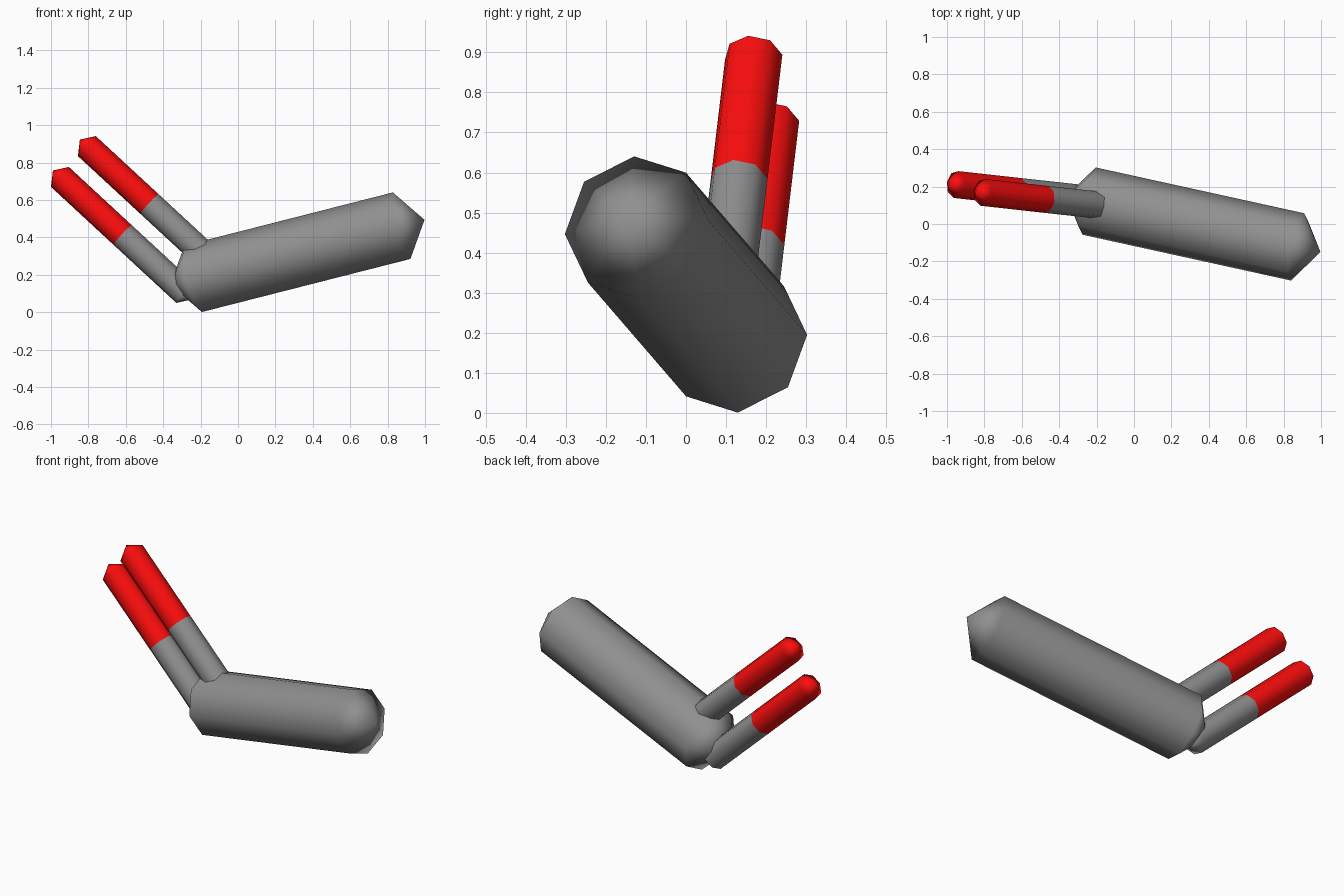
import bpy, bmesh, math
from mathutils import Vector

if "Cube" in bpy.data.objects:
    bpy.data.objects.remove(bpy.data.objects["Cube"])

SIDES = 8
NUB = 0.7  # cap height relative to the radius


def material(name, colour):
    m = bpy.data.materials.new(name)
    m.diffuse_color = (*colour, 1)
    m.use_nodes = True
    m.node_tree.nodes["Principled BSDF"].inputs["Base Color"].default_value = m.diffuse_color
    return m


red = material("red", (1.0, 0.004, 0.004))
grey = material("mid_grey", (0.279, 0.279, 0.279))


def stick(name, start, end, radius, ref, mat, cap_start=False, cap_end=False):
    """Eight-sided smooth tube; capped ends come to a low point."""
    a, b = Vector(start), Vector(end)
    axis = (b - a).normalized()
    u = Vector(ref)
    u = (u - axis * u.dot(axis)).normalized()
    v = axis.cross(u)
    bm = bmesh.new()
    rings, normals = [], []
    for c in (a, b):
        ring = []
        for i in range(SIDES):
            t = 2 * math.pi * i / SIDES
            n = u * math.cos(t) + v * math.sin(t)
            ring.append(bm.verts.new(c + radius * n))
            normals.append(n)
        rings.append(ring)
    tip_a = tip_b = None
    if cap_start:
        tip_a = bm.verts.new(a - axis * radius * NUB)
        normals.append(-axis)
    if cap_end:
        tip_b = bm.verts.new(b + axis * radius * NUB)
        normals.append(axis)
    for i in range(SIDES):
        j = (i + 1) % SIDES
        bm.faces.new((rings[0][i], rings[0][j], rings[1][j], rings[1][i]))
        if tip_a:
            bm.faces.new((rings[0][j], rings[0][i], tip_a))
        if tip_b:
            bm.faces.new((rings[1][i], rings[1][j], tip_b))
    for f in bm.faces:
        f.smooth = True
    mesh = bpy.data.meshes.new(name)
    bm.to_mesh(mesh)
    bm.free()
    # Radial normals on the tube, axial at the tips, so caps shade like domes
    mesh.normals_split_custom_set_from_vertices(normals)
    mesh.materials.append(mat)
    obj = bpy.data.objects.new(name, mesh)
    bpy.context.collection.objects.link(obj)
    return obj


# Thick single stick
stick("thick_stick", (-0.24, 0.1225, 0.1785), (0.875, -0.1225, 0.4625), 0.184,
      (-0.008, 0.1225, 0.1375), grey, cap_start=True, cap_end=True)

# Pair of thin sticks, each half grey and half red
half = Vector((-0.335, 0.037, 0.310))
thin_ref = (0.0134, 0.071, 0.006)
for label, mid in (("upper", (-0.473, 0.132, 0.578)), ("lower", (-0.617, 0.174, 0.413))):
    m = Vector(mid)
    stick(label + "_thin_stick_grey", m - half, m, 0.073, thin_ref, grey, cap_start=True)
    stick(label + "_thin_stick_red", m, m + half, 0.073, thin_ref, red, cap_end=True)
